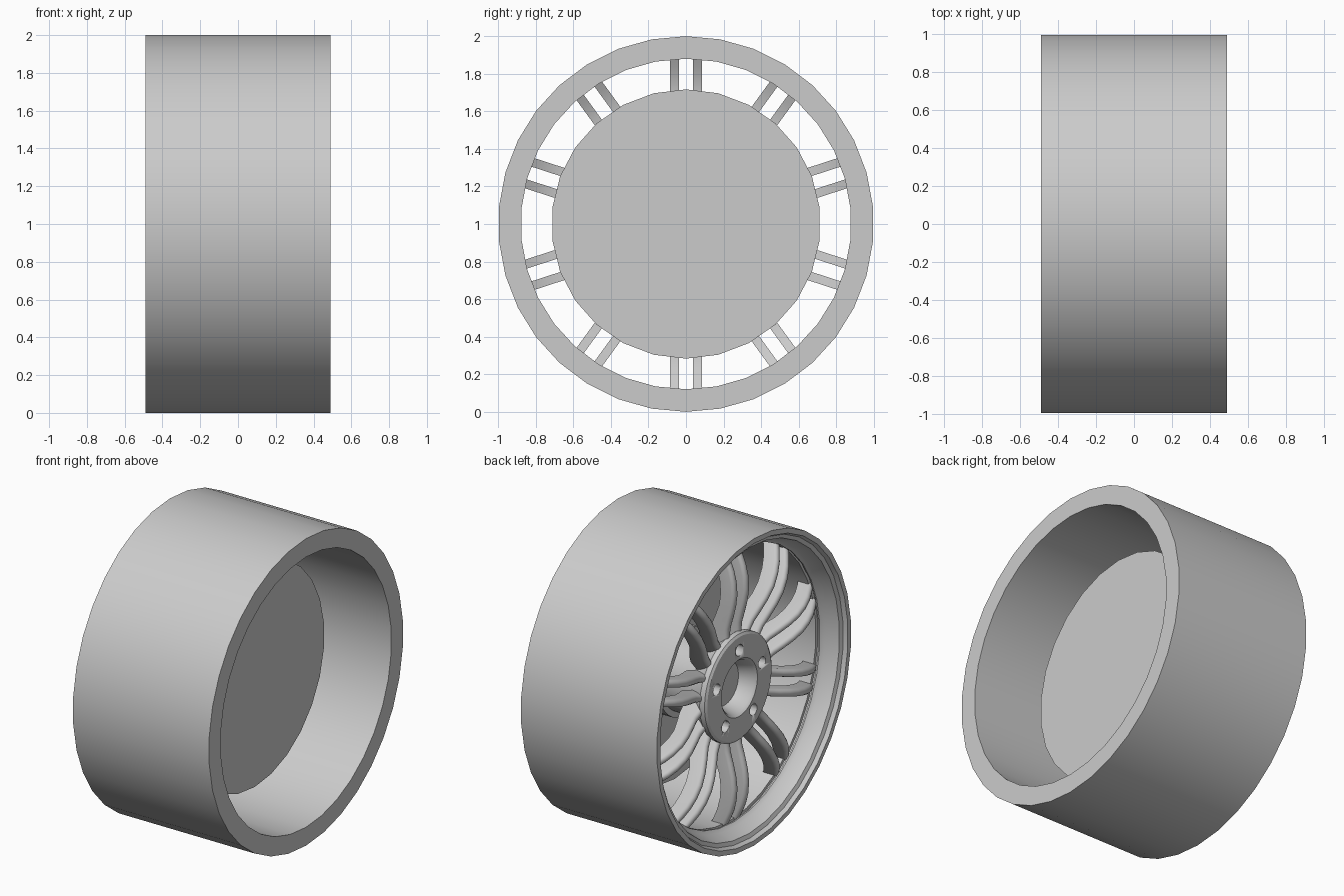
import bpy, bmesh, math
from mathutils import Matrix, Vector

if "Cube" in bpy.data.objects:
    bpy.data.objects.remove(bpy.data.objects["Cube"])

CENTRE = Vector((0, 0, 1))
grey = bpy.data.materials.new("metal_grey")
grey.diffuse_color = (0.6, 0.6, 0.6, 1)
grey.use_nodes = True
grey.node_tree.nodes["Principled BSDF"].inputs["Base Color"].default_value = grey.diffuse_color


def finish(name, bm, angle=30):
    bmesh.ops.remove_doubles(bm, verts=bm.verts, dist=1e-5)
    bmesh.ops.recalc_face_normals(bm, faces=bm.faces)
    mesh = bpy.data.meshes.new(name)
    bm.to_mesh(mesh)
    bm.free()
    obj = bpy.data.objects.new(name, mesh)
    bpy.context.collection.objects.link(obj)
    obj.location = CENTRE
    mesh.materials.append(grey)
    bpy.ops.object.select_all(action='DESELECT')
    obj.select_set(True)
    bpy.context.view_layer.objects.active = obj
    bpy.ops.object.shade_smooth_by_angle(angle=math.radians(angle))
    return obj


def skin(bm, rings, closed_loop=False):
    """Bridge successive rings of points with quads."""
    rows = [[bm.verts.new(p) for p in ring] for ring in rings]
    count = len(rows) if closed_loop else len(rows) - 1
    for i in range(count):
        a, b = rows[i], rows[(i + 1) % len(rows)]
        for j in range(len(a)):
            k = (j + 1) % len(a)
            bm.faces.new((a[j], a[k], b[k], b[j]))
    return rows


def revolve(name, profile, sides, closed=False):
    """Spin (x, radius) points about the wheel axle."""
    bm = bmesh.new()
    turn = 2 * math.pi / sides
    skin(bm, [[(x, r * math.sin(i * turn), r * math.cos(i * turn)) for i in range(sides)]
              for x, r in profile], closed)
    bmesh.ops.dissolve_degenerate(bm, dist=1e-5, edges=bm.edges)
    return finish(name, bm)


# Rim barrel: plain outside, stepped lip on the spoke side
revolve("rim_barrel", [(0.49, 1), (-0.49, 1), (-0.49, 0.968), (-0.465, 0.955), (-0.455, 0.93),
                       (-0.37, 0.90), (-0.35, 0.88), (-0.34, 0.88), (-0.34, 0.90),
                       (-0.32, 0.90), (-0.32, 0.88), (0.49, 0.88)], 34, True)

# Brake disc with its raised centre
revolve("brake_disc", [(0.12, 0), (0.12, 0.717), (0.08, 0.717), (0.08, 0.28),
                       (0.0, 0.28), (0.0, 0)], 26)

# Hub with a centre cup
hub = revolve("hub", [(-0.28, 0), (-0.28, 0.14), (-0.37, 0.17), (-0.385, 0.185), (-0.385, 0.33),
                      (-0.375, 0.345), (-0.34, 0.345), (-0.28, 0.30), (-0.18, 0.25),
                      (0.02, 0.24), (0.02, 0)], 48)

# Five bolt holes
bm = bmesh.new()
for i in range(5):
    a = i * math.tau / 5
    place = (Matrix.Translation((-0.36, 0.245 * math.sin(a), 0.245 * math.cos(a)))
             @ Matrix.Rotation(math.pi / 2, 4, 'Y'))
    bmesh.ops.create_cone(bm, cap_ends=True, segments=16, radius1=0.037, radius2=0.037,
                          depth=0.14, matrix=place)
cutter = finish("bolt_hole_cutter", bm)
cutter.hide_render = True
mod = hub.modifiers.new("bolt_holes", 'BOOLEAN')
mod.object = cutter
mod.operation = 'DIFFERENCE'
mod.solver = 'EXACT'
bpy.context.view_layer.objects.active = hub
bpy.ops.object.modifier_apply(modifier=mod.name)
bpy.data.objects.remove(cutter)

# Ten pairs of curved spokes: (radius, front x, depth) along each one
path = [(0.26, -0.355, 0.12), (0.34, -0.352, 0.13), (0.40, -0.358, 0.12), (0.47, -0.378, 0.11),
        (0.55, -0.398, 0.10), (0.63, -0.408, 0.10), (0.71, -0.402, 0.10), (0.78, -0.385, 0.10),
        (0.84, -0.36, 0.10), (0.89, -0.335, 0.10)]
HALF = 0.024
bm = bmesh.new()
for i in range(10):
    spin = Matrix.Rotation(i * math.tau / 10, 3, 'X')
    for side in (-0.06, 0.06):
        rings = []
        for r, front, depth in path:
            # rounded nose facing out, flat back
            section = [(front + HALF * (1 - math.sin(t * math.pi / 6)),
                        HALF * math.cos(t * math.pi / 6)) for t in range(7)]
            section += [(front + depth, -HALF), (front + depth, HALF)]
            rings.append([spin @ Vector((x, side + y, r)) for x, y in section])
        rows = skin(bm, rings)
        bm.faces.new(rows[0])
        bm.faces.new(rows[-1])
finish("spokes", bm, 40)
